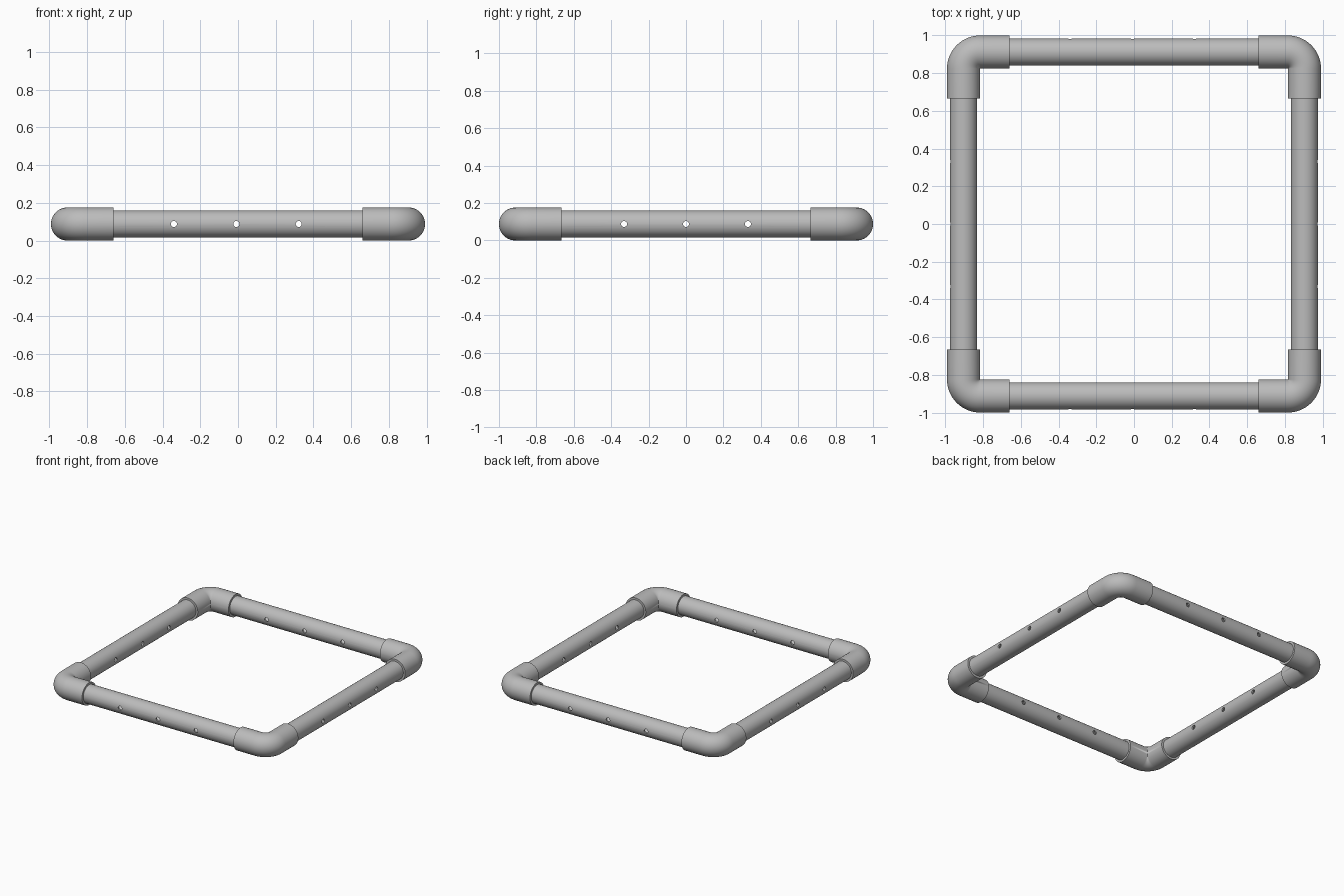
import bpy, bmesh, math
from mathutils import Vector

if "Cube" in bpy.data.objects:
    bpy.data.objects.remove(bpy.data.objects["Cube"])

R = 0.088                  # elbow outer radius
PIPE, BORE = 0.072, 0.060  # pipe outer and inner radius
HOLE, STEP = 0.016, 0.331  # drilled hole radius and spacing
CX, CY, CZ = 0.904, 0.912, 0.088   # pipe centre lines
END = 0.66                 # where the elbow sockets end
SEG = 48

grey = bpy.data.materials.new("plastic grey")
grey.diffuse_color = (0.5, 0.5, 0.5, 1)
grey.use_nodes = True
grey.node_tree.nodes["Principled BSDF"].inputs["Base Color"].default_value = grey.diffuse_color


def finish(name, bm):
    bmesh.ops.remove_doubles(bm, verts=bm.verts, dist=1e-5)
    bmesh.ops.recalc_face_normals(bm, faces=bm.faces)
    me = bpy.data.meshes.new(name)
    bm.to_mesh(me)
    bm.free()
    me.materials.append(grey)
    ob = bpy.data.objects.new(name, me)
    bpy.context.collection.objects.link(ob)
    return ob


def activate(ob):
    bpy.ops.object.select_all(action='DESELECT')
    ob.select_set(True)
    bpy.context.view_layer.objects.active = ob


def shell(bm, path, outer, inner):
    """Hollow tube along a flat path of (point, sideways direction) pairs."""
    def ring(p, side, r):
        return [bm.verts.new(p + side * (r * math.cos(a)) + Vector((0, 0, r * math.sin(a))))
                for a in (math.tau * i / SEG for i in range(SEG))]
    rings = [ring(p, s, outer) for p, s in path]
    rings += [ring(p, s, inner) for p, s in reversed(path)]
    for a, b in zip(rings, rings[1:] + rings[:1]):
        for i in range(SEG):
            j = (i + 1) % SEG
            bm.faces.new((a[i], a[j], b[j], b[i]))


def elbow(name, sx, sy):
    # two straight sockets joined by a tight quarter bend about the inner corner
    ix, iy = CX - R, CY - R
    path = [(Vector((END, CY, CZ)), Vector((0, 1, 0)))]
    for k in range(17):
        a = math.pi / 2 * (1 - k / 16)
        side = Vector((math.cos(a), math.sin(a), 0))
        path.append((Vector((ix, iy, CZ)) + side * R, side))
    path.append((Vector((CX, END + 0.005, CZ)), Vector((1, 0, 0))))
    flip = Vector((sx, sy, 1))
    bm = bmesh.new()
    shell(bm, [(p * flip, s * flip) for p, s in path], R, PIPE)
    ob = finish(name, bm)
    activate(ob)
    bpy.ops.object.shade_smooth_by_angle(angle=math.radians(35))


def pipe(name, centre, along, shift):
    # hollow pipe with three holes drilled straight through
    side = Vector((along.y, along.x, 0))
    bm = bmesh.new()
    shell(bm, [(centre + along * t, side) for t in (-0.8, 0.8)], PIPE, BORE)
    ob = finish(name, bm)
    cut = bmesh.new()
    for k in (-1, 0, 1):
        c = centre + along * (k * STEP + shift)
        rot = side.to_track_quat('Z', 'Y').to_matrix().to_4x4()
        rot.translation = c
        bmesh.ops.create_cone(cut, cap_ends=True, segments=20, radius1=HOLE,
                              radius2=HOLE, depth=0.3, matrix=rot)
    drill = finish("drill", cut)
    drill.hide_render = True
    activate(ob)
    mod = ob.modifiers.new("holes", 'BOOLEAN')
    mod.operation, mod.solver, mod.object = 'DIFFERENCE', 'EXACT', drill
    bpy.ops.object.modifier_apply(modifier=mod.name)
    bpy.data.objects.remove(drill)
    bpy.ops.object.shade_smooth_by_angle(angle=math.radians(35))


X, Y = Vector((1, 0, 0)), Vector((0, 1, 0))
for s, end, flank in ((-1, "front", "left"), (1, "back", "right")):
    pipe(end + "_pipe", Vector((0, s * CY, CZ)), X, -0.009)
    pipe(flank + "_pipe", Vector((s * CX, 0, CZ)), Y, 0)
    elbow(end + "_left_elbow", -1, s)
    elbow(end + "_right_elbow", 1, s)
